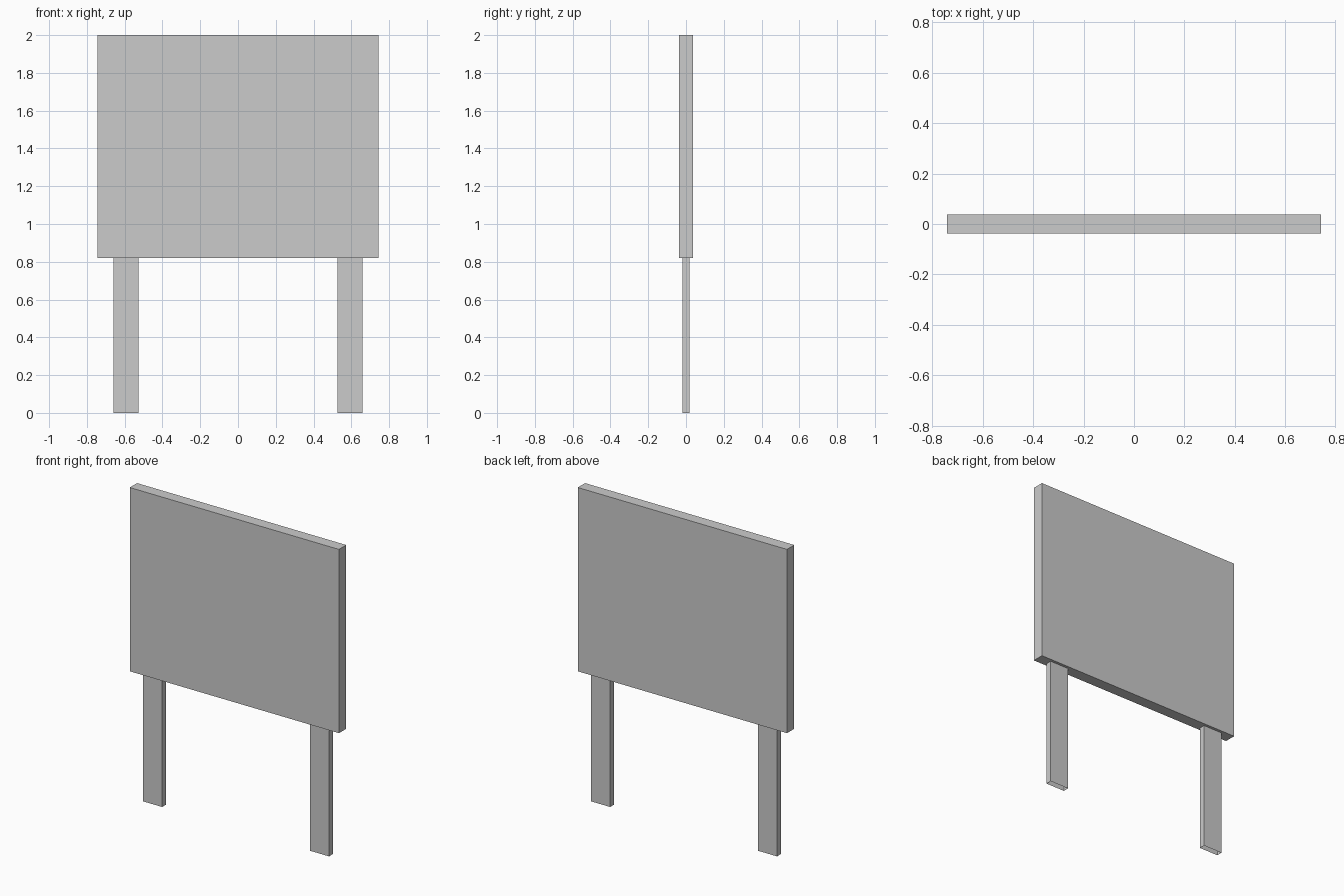
import bpy
import bmesh
from mathutils import Vector

if "Cube" in bpy.data.objects:
    bpy.data.objects.remove(bpy.data.objects["Cube"])


def box(name, lo, hi, open_ends=False):
    """Flat-sided box between two corners, optionally without top and bottom."""
    lo, hi = Vector(lo), Vector(hi)
    bm = bmesh.new()
    bmesh.ops.create_cube(bm, size=1)
    for v in bm.verts:
        v.co = (lo + hi) / 2 + v.co * (hi - lo)
    if open_ends:
        bm.normal_update()
        ends = [f for f in bm.faces if abs(f.normal.z) > 0.5]
        bmesh.ops.delete(bm, geom=ends, context='FACES_ONLY')
    mesh = bpy.data.meshes.new(name)
    bm.to_mesh(mesh)
    bm.free()
    obj = bpy.data.objects.new(name, mesh)
    bpy.context.collection.objects.link(obj)
    return obj


# Sign panel
box("panel", (-0.743, -0.037, 0.82), (0.743, 0.037, 2.0))

# Hollow legs, open at the ends
for side, x in (("left", -0.593), ("right", 0.593)):
    box(f"{side}_leg", (x - 0.067, -0.019, 0), (x + 0.067, 0.019, 0.82), open_ends=True)
